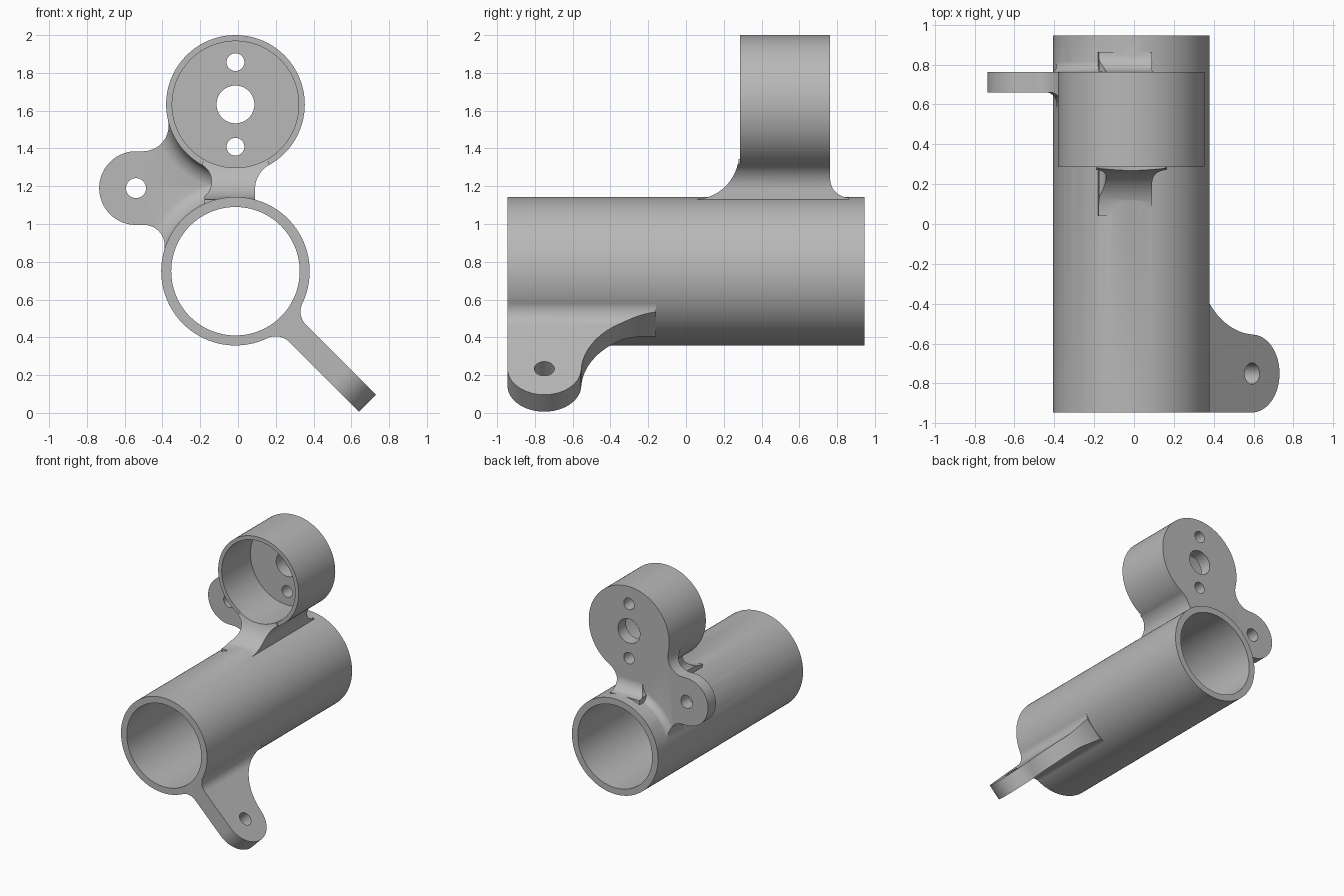
import bpy, bmesh
from math import sin, cos, radians, sqrt

cube = bpy.data.objects.get("Cube")
if cube:
    bpy.data.objects.remove(cube, do_unlink=True)

grey = bpy.data.materials.new("plain_grey")
grey.use_nodes = True
grey.diffuse_color = (0.48, 0.48, 0.48, 1)
grey.node_tree.nodes["Principled BSDF"].inputs["Base Color"].default_value = (0.48, 0.48, 0.48, 1)

CX = -0.0135                      # shared axis of the tube and the cup
TUBE_Z, TUBE_R, TUBE_BORE = 0.75, 0.393, 0.34
CUP_Z, CUP_R, CUP_BORE = 1.633, 0.367, 0.335
FRONT, BACK = -0.945, 0.945
CUP_FRONT, PLATE_FRONT, PLATE_BACK = 0.285, 0.66, 0.763
SEGMENTS = 128


def arc(cx, cy, r, start, end, n=20):
    angles = [radians(start + (end - start) * i / n) for i in range(n + 1)]
    return [(cx + r * cos(a), cy + r * sin(a)) for a in angles]


def skin(name, rings):
    """Solid skinned through matching rings of points, capped at both ends."""
    bm = bmesh.new()
    loops = [[bm.verts.new(p) for p in ring] for ring in rings]
    count = len(loops[0])
    for low, high in zip(loops, loops[1:]):
        for i in range(count):
            j = (i + 1) % count
            bm.faces.new((low[i], low[j], high[j], high[i]))
    bm.faces.new(loops[0][::-1])
    bm.faces.new(loops[-1])
    bmesh.ops.recalc_face_normals(bm, faces=bm.faces)
    mesh = bpy.data.meshes.new(name)
    bm.to_mesh(mesh)
    bm.free()
    mesh.materials.append(grey)
    obj = bpy.data.objects.new(name, mesh)
    bpy.context.collection.objects.link(obj)
    return obj


def prism(name, outline, low, high, place):
    return skin(name, [[place(a, b, t) for a, b in outline] for t in (low, high)])


def turned(name, x, z, profile):
    """Round solid along y from (y, radius) pairs."""
    circle = arc(0, 0, 1, 0, 360, SEGMENTS)[:-1]
    return skin(name, [[(x + r * c, y, z + r * s) for c, s in circle] for y, r in profile])


def combine(target, tool, operation):
    mod = target.modifiers.new(operation.lower(), "BOOLEAN")
    mod.operation, mod.solver, mod.object = operation, "EXACT", tool
    bpy.context.view_layer.objects.active = target
    bpy.ops.object.modifier_apply(modifier=mod.name)
    bpy.data.objects.remove(tool, do_unlink=True)
    return target


def front_plane(a, b, t):
    return (a, t, b)


def side_plane(a, b, t):
    return (t, a, b)


def arm_section(s, n, t):
    return (CX + (s + n) / sqrt(2), t, TUBE_Z + (n - s) / sqrt(2))


def arm_face(y, s, n):
    return arm_section(s, n, y)


# Main tube and upper cup, still solid
body = turned("bracket_body", CX, TUBE_Z, [(FRONT, TUBE_R), (BACK, TUBE_R)])
cup = turned("cup", CX, CUP_Z, [(CUP_FRONT, CUP_R), (PLATE_BACK, CUP_R)])

# Flared neck joining cup and tube
neck = prism("neck", [(0.09, 1.02)] + arc(0.24, 1.183, 0.15, 180, 119.4)
             + [(0.1, 1.5), (-0.12, 1.5)] + arc(-0.24, 1.225, 0.1, 61, -50)
             + [(-0.19, 1.02)], 0, 0.9, front_plane)
neck_side = prism("neck_side", [(0.04, 1.0)] + arc(0.04, 1.37, 0.24, -90, 0)
                  + [(CUP_FRONT, 1.4), (CUP_FRONT, 1.6), (PLATE_BACK, 1.6)]
                  + arc(0.863, 1.24, 0.1, 180, 270) + [(0.863, 1.0)], -0.5, 0.5, side_plane)
combine(neck, neck_side, "INTERSECT")

# Side ear plate with its rounded blends
ear_outline = (arc(-0.54, 1.19, 0.195, 90, 270, 40) + arc(-0.498, 0.885, 0.11, 90, -15.6)
               + [(CX, 0.8), (CX, 1.6)] + arc(-0.5025, 1.52, 0.135, 13, -90))
ear = prism("ear", ear_outline, PLATE_FRONT, PLATE_BACK, front_plane)

tube_blend = prism("tube_blend", ear_outline, 0.5, 0.9, front_plane)
spool = turned("tube_spool", CX, TUBE_Z, [(0.54, 0.38)] + arc(0.56, TUBE_R + 0.1, 0.101, -90, 0, 12)
               + arc(0.823, TUBE_R + 0.06, 0.061, 180, 270, 12) + [(0.84, 0.38)])
combine(tube_blend, spool, "INTERSECT")

cup_blend = prism("cup_blend", ear_outline, 0.5, 0.9, front_plane)
spool = turned("cup_spool", CX, CUP_Z, [(0.54, 0.355)] + arc(0.56, CUP_R + 0.1, 0.101, -90, 0, 12)
               + [(0.72, CUP_R + 0.1)])
combine(cup_blend, spool, "INTERSECT")

# Lower arm: filleted section trimmed to a rounded lug outline
half = [(0.3, 0.13)] + arc(0.465, 0.1635, 0.1, 199.4, 270) + [(1.1, 0.0635)]
arm = prism("arm", half + [(s, -n) for s, n in reversed(half)], FRONT, -0.16, arm_section)
lug = prism("lug", [(FRONT, 0.2)] + arc(-0.75, 0.793, 0.195, 180, 3, 40)
            + arc(-0.13, 0.82, 0.425, 183, 266, 24) + [(-0.16, 0.2)], -0.4, 0.4, arm_face)
combine(arm, lug, "INTERSECT")

for part in (cup, neck, ear, tube_blend, cup_blend, arm):
    combine(body, part, "UNION")

# Bores and screw holes
holes = [
    (CX, TUBE_Z, TUBE_BORE, -1.1, 1.1),
    (CX, CUP_Z, CUP_BORE, 0.0, PLATE_FRONT),
    (CX, CUP_Z, 0.1, 0.5, 0.9),
    (CX, CUP_Z + 0.224, 0.047, 0.5, 0.9),
    (CX, CUP_Z - 0.224, 0.047, 0.5, 0.9),
    (-0.54, 1.19, 0.053, 0.5, 0.9),
]
for x, z, r, y0, y1 in holes:
    combine(body, turned("hole", x, z, [(y0, r), (y1, r)]), "DIFFERENCE")
arm_hole = prism("arm_hole", arc(-0.75, 0.793, 0.053, 0, 360, 48)[:-1], -0.2, 0.2, arm_face)
combine(body, arm_hole, "DIFFERENCE")

# Smooth round walls, crisp edges
bpy.ops.object.select_all(action="DESELECT")
body.select_set(True)
bpy.context.view_layer.objects.active = body
bpy.ops.object.shade_smooth_by_angle(angle=radians(28))
